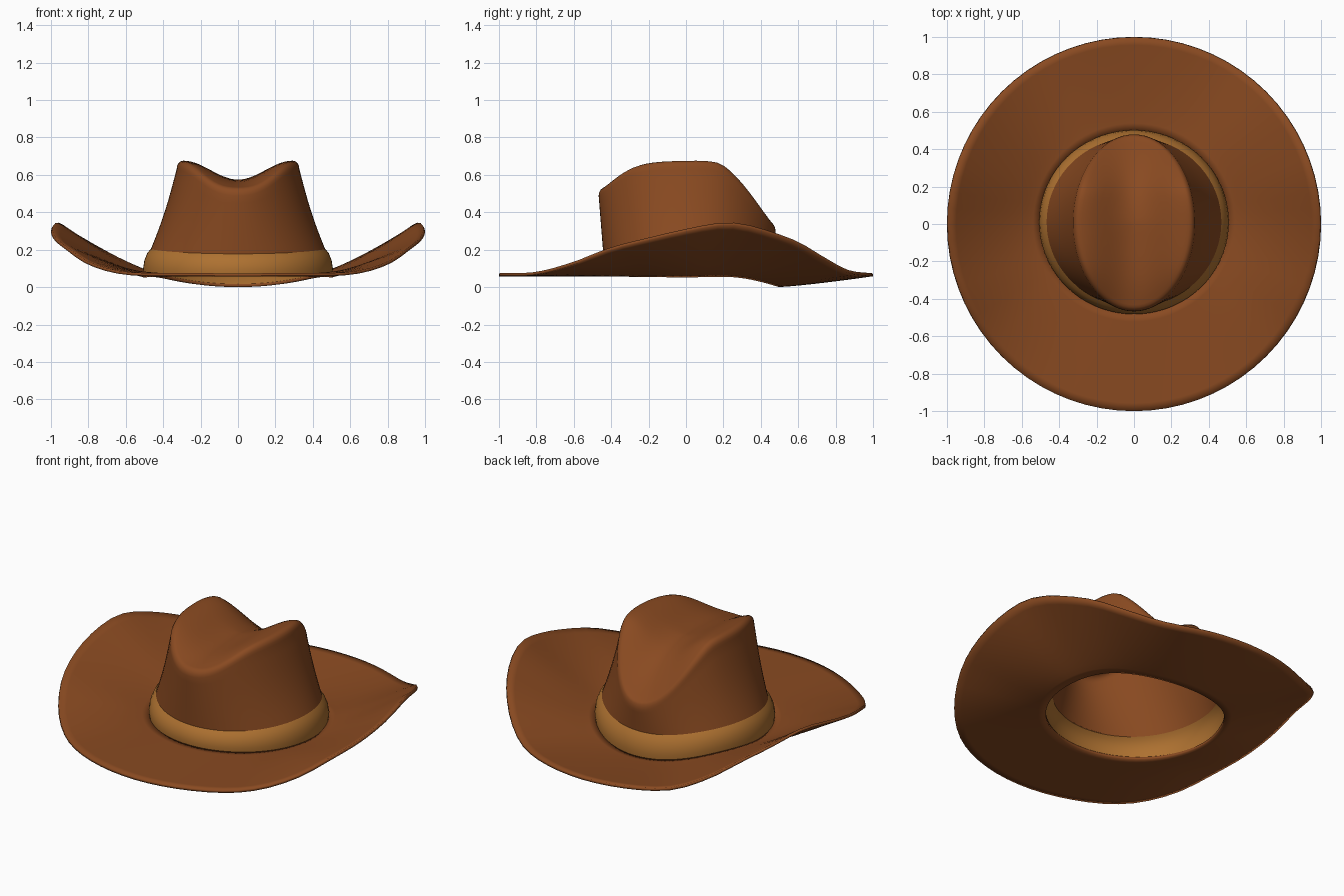
import bpy, bmesh, math

if "Cube" in bpy.data.objects:
    bpy.data.objects.remove(bpy.data.objects["Cube"])

N = 72


def curve(pts):
    """Smooth function through (position, value) points."""
    def f(v):
        v = min(max(v, pts[0][0]), pts[-1][0])
        i = 0
        while i < len(pts) - 2 and v > pts[i + 1][0]:
            i += 1

        def slope(k):
            a, b = pts[max(k - 1, 0)], pts[min(k + 1, len(pts) - 1)]
            return (b[1] - a[1]) / (b[0] - a[0])
        (x0, y0), (x1, y1) = pts[i], pts[i + 1]
        h = x1 - x0
        t = (v - x0) / h
        return ((2*t**3 - 3*t**2 + 1) * y0 + (t**3 - 2*t**2 + t) * h * slope(i)
                + (3*t**2 - 2*t**3) * y1 + (t**3 - t**2) * h * slope(i + 1))
    return f


# height curves, all running front (-y) to back (+y)
rim_z = curve([(-1, .058), (-.8, .066), (-.6, .12), (-.4, .198), (-.2, .25), (0, .297), (.2, .332),
               (.32, .322), (.45, .285), (.6, .228), (.75, .138), (.87, .075), (1, .058)])
base_z = curve([(-.48, .058), (0, .052), (.2, .055), (.3, .048), (.4, .028), (.5, 0)])
band_top_z = curve([(-.48, .172), (0, .2), (.3, .185), (.5, .14)])
ridge_z = curve([(-.45, .53), (-.4, .59), (-.3, .643), (-.2, .665), (0, .675), (.13, .672),
                 (.2, .652), (.3, .565), (.4, .445), (.47, .35)])
crease_z = curve([(-.45, .53), (-.3, .56), (-.1, .573), (.05, .57), (.2, .53), (.33, .45), (.47, .33)])


def oval(a, rx, ry, cy):
    return rx * math.cos(a), cy + ry * math.sin(a)


def base_xy(a, grow=0):
    return oval(a, .503 + grow, .488 + grow, .01)


def top_z(x, y):
    g = min(abs(x) / .29, 1)
    g = .5 - .5 * math.cos(math.pi * g)
    return crease_z(y) + (ridge_z(y) - crease_z(y)) * g


def loft(name, rings, mat, cap=None):
    """Skin a list of functions angle -> point."""
    bm = bmesh.new()
    rows = [[bm.verts.new(r(2 * math.pi * i / N)) for i in range(N)] for r in rings]
    for a, b in zip(rows, rows[1:]):
        for i in range(N):
            j = (i + 1) % N
            bm.faces.new((a[i], a[j], b[j], b[i]))
    if cap:
        c = bm.verts.new(cap)
        for i in range(N):
            bm.faces.new((rows[-1][i], rows[-1][(i + 1) % N], c))
    me = bpy.data.meshes.new(name)
    bm.to_mesh(me)
    bm.free()
    me.materials.append(mat)
    ob = bpy.data.objects.new(name, me)
    bpy.context.collection.objects.link(ob)
    bpy.ops.object.select_all(action='DESELECT')
    ob.select_set(True)
    bpy.context.view_layer.objects.active = ob
    bpy.ops.object.shade_smooth_by_angle(angle=math.radians(50))
    return ob


def material(name, color):
    m = bpy.data.materials.new(name)
    m.diffuse_color = color
    m.use_nodes = True
    m.node_tree.nodes["Principled BSDF"].inputs["Base Color"].default_value = m.diffuse_color
    return m


brown = material("brown_felt", (.25, .068, .015, 1))
tan = material("tan_band", (.42, .165, .03, 1))


# brim: from the head opening out to the rolled-up circular rim
def brim_ring(t):
    def f(a):
        x0, y0 = base_xy(a)
        x1, y1 = math.cos(a), math.sin(a)
        z0, z1 = base_z(y0), rim_z(y1)
        return (x0 + (x1 - x0) * t, y0 + (y1 - y0) * t, z0 + (z1 - z0) * t ** 1.25)
    return f


brim = loft("brim", [brim_ring(1 - k / 12) for k in range(13)], brown)
solid = brim.modifiers.new("thickness", 'SOLIDIFY')
solid.thickness = .016
solid.offset = 1


# band: slightly bulging strip round the foot of the crown
def band_ring(t, grow):
    def f(a):
        x, y = base_xy(a, grow)
        b = base_z(y)
        return (x, y, b + .004 + (band_top_z(y) - b) * t)
    return f


loft("hat_band", [band_ring(t, g) for t, g in
                  [(0, 0), (.3, .004), (.6, -.003), (.85, -.018), (1, -.036)]], tan)


# crown: wall, rounded shoulder, then the pinched and creased top
def ridge(a, s=1):
    x, y = oval(a, .295 * s, .447 * s, .015)
    return x, y, top_z(x, y)


def shoulder(a):
    x, y = oval(a, .328, .473, .006)
    return x, y, ridge(a)[2] - .045


def wall_ring(t):
    def f(a):
        x0, y0 = base_xy(a, -.036)
        x1, y1, z1 = shoulder(a)
        z0 = band_top_z(y0)
        bow = 1 - .025 * math.sin(math.pi * t) * abs(math.cos(a))
        return ((x0 + (x1 - x0) * t) * bow, y0 + (y1 - y0) * t, z0 + (z1 - z0) * t)
    return f


def round_ring(u):
    def f(a):
        p, q = shoulder(a), ridge(a)
        h, v = 1 - math.cos(u), math.sin(u)
        return (p[0] + (q[0] - p[0]) * h, p[1] + (q[1] - p[1]) * h, p[2] + (q[2] - p[2]) * v)
    return f


rings = [wall_ring(k / 8) for k in range(9)]
rings += [round_ring(math.radians(d)) for d in (22, 45, 68, 90)]
rings += [lambda a, s=s: ridge(a, s) for s in (.94, .86, .76, .65, .53, .41, .29, .17, .07)]
loft("crown", rings, brown, (0, .015, top_z(0, .015)))
